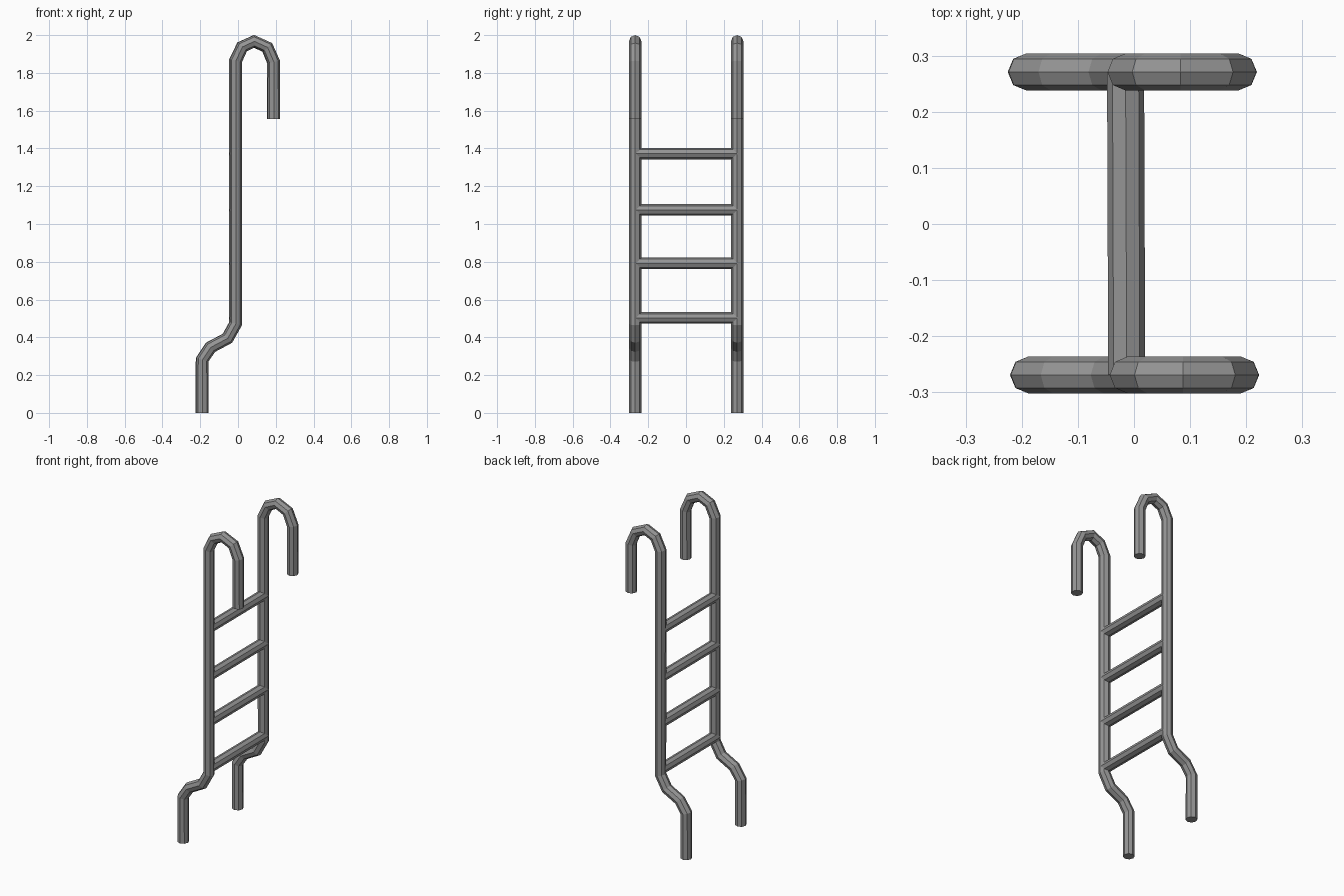
import bpy, bmesh, math
from mathutils import Vector

cube = bpy.data.objects.get("Cube")
if cube:
    bpy.data.objects.remove(cube, do_unlink=True)

# Single flat metal colour
metal = bpy.data.materials.new("grey_metal")
metal.use_nodes = True
colour = (0.3, 0.3, 0.3, 1)
metal.diffuse_color = colour
metal.node_tree.nodes["Principled BSDF"].inputs["Base Color"].default_value = colour

SIDES = 8
RADIUS = 0.033


def tube(name, path, side, squash=1.0):
    """Sweep a capped octagon along a path lying in the plane normal to side."""
    pts = [Vector(p) for p in path]
    side = Vector(side)
    bm = bmesh.new()
    rings = []
    for i, p in enumerate(pts):
        back = (p - pts[i - 1]).normalized() if i else Vector()
        ahead = (pts[i + 1] - p).normalized() if i < len(pts) - 1 else Vector()
        across = side.cross((back + ahead).normalized())
        ring = []
        for k in range(SIDES):
            a = math.tau * k / SIDES
            offset = side * math.cos(a) + across * math.sin(a) * squash
            ring.append(bm.verts.new(p + offset * RADIUS))
        rings.append(ring)
    for r0, r1 in zip(rings, rings[1:]):
        for k in range(SIDES):
            n = (k + 1) % SIDES
            bm.faces.new((r0[k], r0[n], r1[n], r1[k]))
    bm.faces.new(rings[0])
    bm.faces.new(rings[-1])
    bmesh.ops.recalc_face_normals(bm, faces=bm.faces)
    mesh = bpy.data.meshes.new(name)
    bm.to_mesh(mesh)
    bm.free()
    mesh.materials.append(metal)
    obj = bpy.data.objects.new(name, mesh)
    bpy.context.collection.objects.link(obj)
    return obj


# Rail profile (x, z): foot, kick-out bend, long upright, hooked top
profile = [(-0.19, 0), (-0.19, 0.281), (-0.146, 0.347), (-0.056, 0.395),
           (-0.013, 0.472), (-0.013, 1.865), (0.022, 1.938), (0.085, 1.967),
           (0.155, 1.935), (0.188, 1.858), (0.188, 1.557)]

for name, y, shift in (("front_rail", -0.269, 0.002), ("back_rail", 0.271, -0.002)):
    tube(name, [(x + shift, y, z) for x, z in profile], (0, 1, 0))

# Rungs
for i, z in enumerate((0.503, 0.792, 1.075, 1.373)):
    tube(f"rung_{i + 1}", [(-0.013, -0.268, z), (-0.015, 0.27, z)], (1, 0, 0), 0.92)
